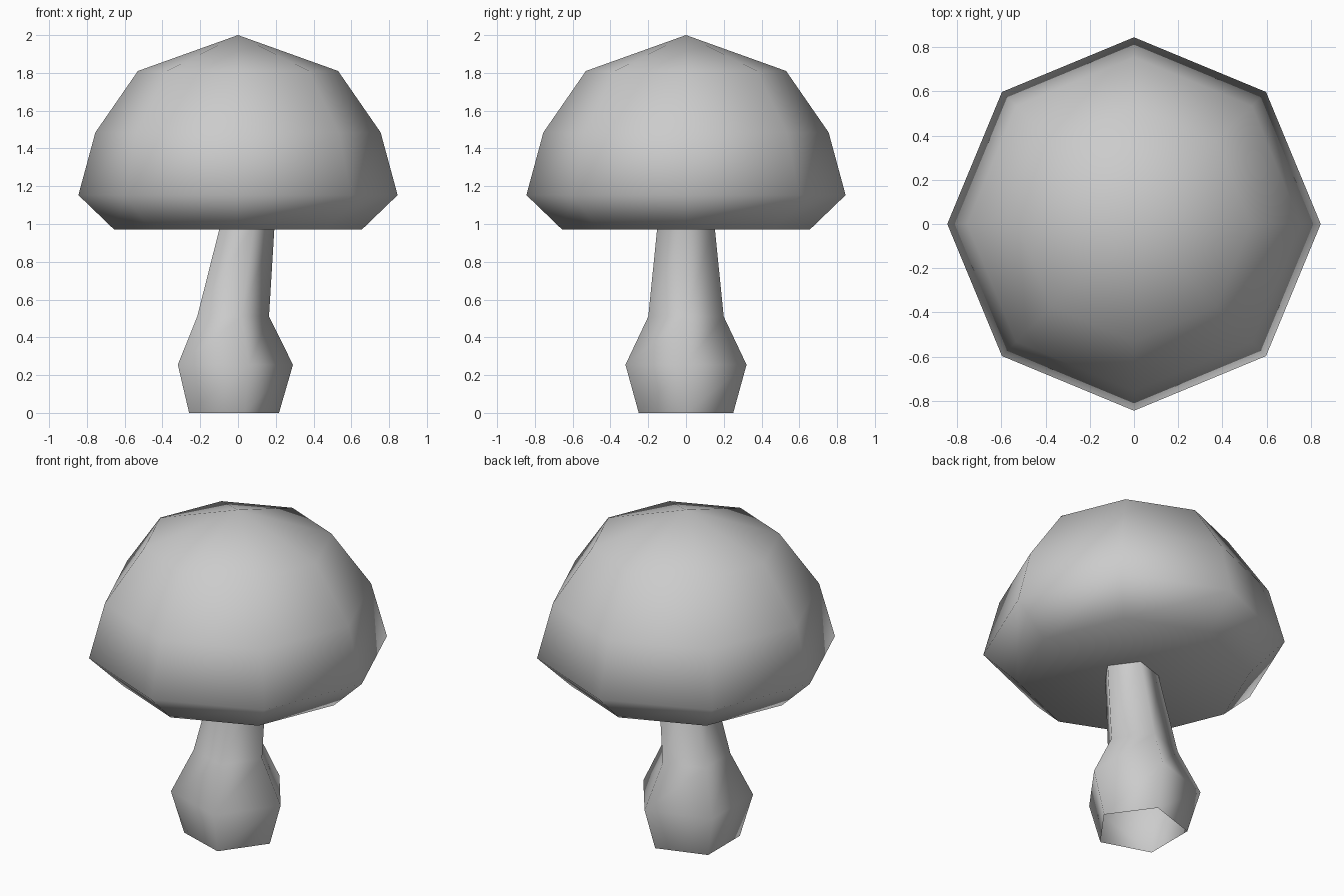
import bpy, bmesh
from math import cos, sin, tau

cube = bpy.data.objects.get("Cube")
if cube:
    bpy.data.objects.remove(cube, do_unlink=True)

# One plain material for the whole mushroom
GREY = (0.6, 0.6, 0.6, 1.0)
grey = bpy.data.materials.new("grey")
grey.use_nodes = True
grey.diffuse_color = GREY
grey.node_tree.nodes["Principled BSDF"].inputs["Base Color"].default_value = GREY


def lathe(name, sides, rings, apex=None, base=False):
    """Skin polygon rings (radius, height, x shift), optionally closing the ends."""
    bm = bmesh.new()
    angles = [tau * i / sides for i in range(sides)]
    loops = []
    for radius, z, shift in rings:
        loops.append([bm.verts.new((shift + radius * cos(a), radius * sin(a), z))
                      for a in angles])
    for low, high in zip(loops, loops[1:]):
        for i in range(sides):
            j = (i + 1) % sides
            bm.faces.new((low[i], low[j], high[j], high[i]))
    if base:
        bm.faces.new(loops[0][::-1])
    if apex is not None:
        tip = bm.verts.new((0, 0, apex))
        for i in range(sides):
            bm.faces.new((loops[-1][i], loops[-1][(i + 1) % sides], tip))
    for face in bm.faces:
        face.smooth = True
    mesh = bpy.data.meshes.new(name)
    bm.to_mesh(mesh)
    bm.free()
    mesh.materials.append(grey)
    obj = bpy.data.objects.new(name, mesh)
    bpy.context.collection.objects.link(obj)


# Eight-sided domed cap with a flat underside
lathe("cap", 8,
      [(0.655, 0.97, 0), (0.845, 1.153, 0), (0.755, 1.485, 0), (0.53, 1.81, 0)],
      apex=2.0, base=True)

# Five-sided leaning stem with a bulge, open underneath, tucked into the cap
lathe("stem", 5,
      [(0.263, 0, -0.046), (0.337, 0.255, -0.046), (0.21, 0.51, -0.046), (0.158, 1.0, 0.036)])
